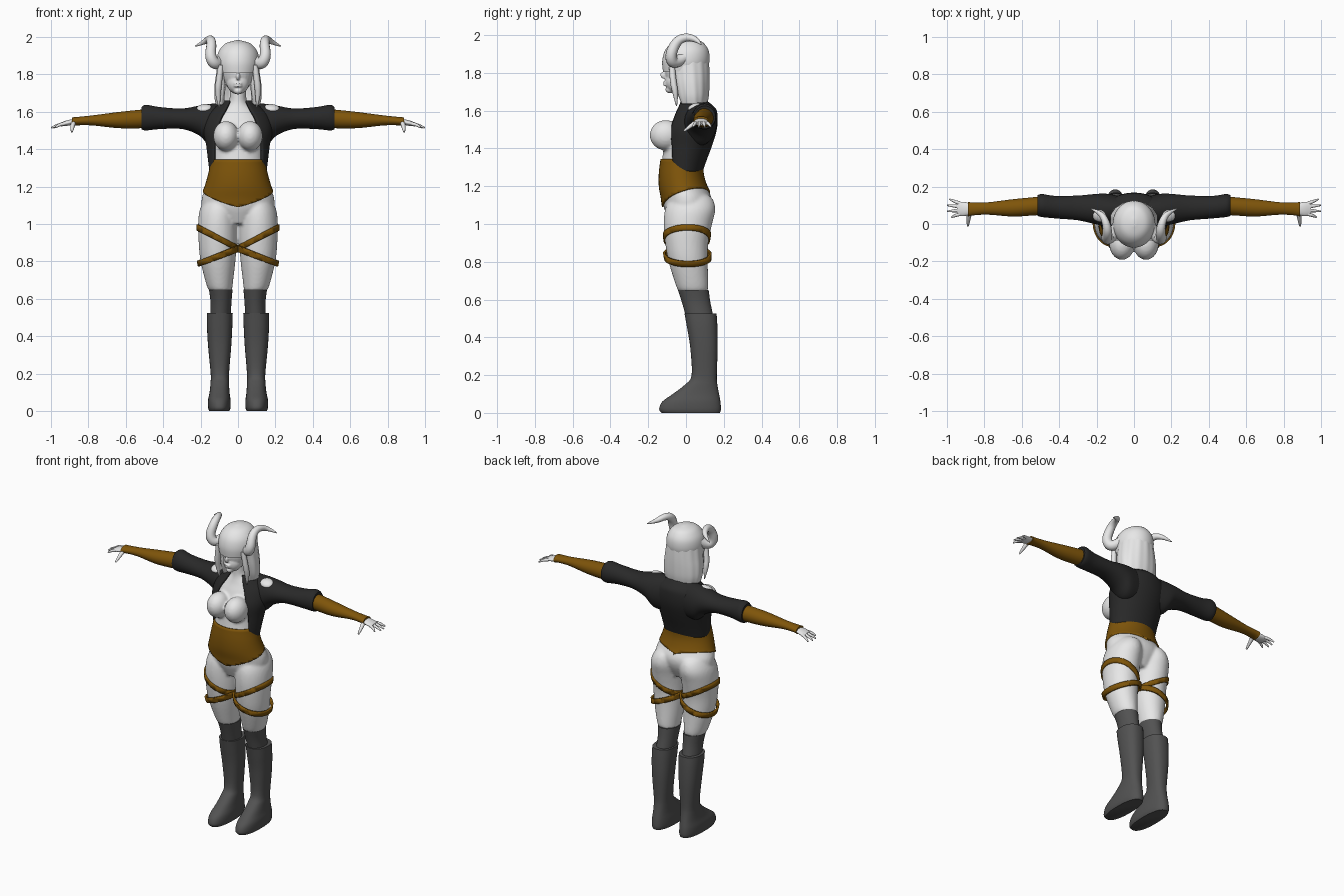
import bpy, bmesh
from math import sin, cos, asin, pi, copysign
from mathutils import Matrix, Vector, Euler

cube = bpy.data.objects.get("Cube")
if cube:
    bpy.data.objects.remove(cube)


def material(name, rgb):
    m = bpy.data.materials.new(name)
    m.use_nodes = True
    m.diffuse_color = (*rgb, 1)
    m.node_tree.nodes["Principled BSDF"].inputs["Base Color"].default_value = (*rgb, 1)
    return m


pale = material("pale grey", (0.8, 0.8, 0.8))
brown = material("golden brown", (0.21, 0.09, 0.003))
black = material("soft black", (0.022, 0.022, 0.022))
grey = material("dark grey", (0.085, 0.085, 0.085))


def refine(rings, k=4):
    """Smooth interpolation between the given cross-sections."""
    out = []
    for i in range(len(rings) - 1):
        a, b, c, d = (rings[max(0, min(len(rings) - 1, i + j))] for j in (-1, 0, 1, 2))
        for s in range(k):
            t = s / k
            out.append([q + t * ((r - p) / 2 + t * ((2 * p - 5 * q + 4 * r - s4) / 2
                        + t * (3 * q - p - 3 * r + s4) / 2))
                        for p, q, r, s4 in zip(a, b, c, d)])
    return out + [list(rings[-1])]


def loft(bm, rings, axis="z", n=40, power=1.0, grow=0, ridge=0):
    """Rings are (position, u0, u1, v0, v1, optional front gap half-width)."""
    rows = []
    is_open = len(rings[0]) > 5
    for r in refine(rings):
        t, u0, u1, v0, v1 = r[:5]
        cu, cv, ru, rv = (u0 + u1) / 2, (v0 + v1) / 2, (u1 - u0) / 2 + grow, (v1 - v0) / 2 + grow
        start = asin(min(0.98, r[5] / ru)) if is_open else 0
        row = []
        for i in range(n + 1 if is_open else n):
            a = start + (2 * pi - 2 * start) * i / n
            f = 1 + ridge * cos(n / 4 * a)
            u = cu + ru * f * copysign(abs(sin(a)) ** power, sin(a))
            v = cv - rv * f * copysign(abs(cos(a)) ** power, cos(a))
            row.append(bm.verts.new((u, v, t) if axis == "z" else (t, u, v)))
        rows.append(row)
    count = len(rows[0])
    for lo, hi in zip(rows, rows[1:]):
        for i in range(count - 1 if is_open else count):
            j = (i + 1) % count
            bm.faces.new((lo[i], lo[j], hi[j], hi[i]))
    if not is_open:
        bm.faces.new(rows[0])
        bm.faces.new(rows[-1])


def sym(z, w, y0, y1, *gap):
    return (z, -w, w, y0, y1, *gap)


def ball(bm, loc, size, rot=(0, 0, 0)):
    m = Matrix.LocRotScale(Vector(loc), Euler(rot), Vector(size))
    bmesh.ops.create_uvsphere(bm, u_segments=24, v_segments=16, radius=1, matrix=m)


def cut(bm, co, no, outer):
    bmesh.ops.bisect_plane(bm, geom=bm.verts[:] + bm.edges[:] + bm.faces[:], plane_co=co,
                           plane_no=no, clear_outer=outer, clear_inner=not outer)


def finish(bm, name, mat, mirror=False, shell=0, voxel=0):
    bmesh.ops.recalc_face_normals(bm, faces=bm.faces)
    me = bpy.data.meshes.new(name)
    bm.to_mesh(me)
    bm.free()
    me.materials.append(mat)
    me.shade_smooth()
    me.set_sharp_from_angle(angle=0.9)
    ob = bpy.data.objects.new(name, me)
    bpy.context.collection.objects.link(ob)
    if shell:
        m = ob.modifiers.new("Shell", "SOLIDIFY")
        m.thickness, m.offset = shell, -1
    if mirror:
        ob.modifiers.new("Mirror", "MIRROR").use_mirror_merge = False
    if voxel:
        m = ob.modifiers.new("Fuse", "REMESH")
        m.mode, m.voxel_size, m.use_smooth_shade = "VOXEL", voxel, True
        m = ob.modifiers.new("Soften", "SMOOTH")
        m.factor, m.iterations = 0.5, 3
    return ob


def tube(name, points, mat):
    """Tapered curve through (x, y, z, radius) points, turned to mesh and mirrored."""
    cu = bpy.data.curves.new(name, "CURVE")
    cu.dimensions, cu.bevel_depth, cu.bevel_resolution, cu.use_fill_caps = "3D", 1, 4, True
    sp = cu.splines.new("NURBS")
    sp.points.add(len(points) - 1)
    for p, (x, y, z, r) in zip(sp.points, points):
        p.co, p.radius = (x, y, z, 1), r
    sp.use_endpoint_u, sp.order_u, sp.resolution_u = True, 3, 8
    tmp = bpy.data.objects.new(name, cu)
    bpy.context.collection.objects.link(tmp)
    bpy.context.view_layer.update()
    bm = bmesh.new()
    bm.from_mesh(tmp.to_mesh())
    tmp.to_mesh_clear()
    bpy.data.objects.remove(tmp)
    finish(bm, name, mat, mirror=True)


# Body: torso, thighs and chest fused into one surface
torso = [sym(*r) for r in (
    (1.0, .10, -.08, .09), (1.08, .185, -.115, .13), (1.14, .193, -.125, .135),
    (1.2, .17, -.135, .105), (1.27, .15, -.135, .085), (1.35, .135, -.125, .09),
    (1.45, .14, -.11, .11), (1.55, .14, -.07, .125), (1.6, .11, -.045, .12),
    (1.65, .05, -.03, .09), (1.72, .045, -.03, .075))]
thigh = [(.645, .032, .155, -.04, .115), (.68, .028, .17, -.055, .118), (.8, .014, .2, -.092, .115),
         (.9, .006, .21, -.11, .118), (1.0, .004, .213, -.118, .138), (1.08, .004, .203, -.11, .155),
         (1.14, .02, .17, -.08, .135), (1.17, .05, .13, -.03, .08)]
bm = bmesh.new()
loft(bm, torso)
loft(bm, thigh)
loft(bm, [(z, -x1, -x0, y0, y1) for z, x0, x1, y0, y1 in thigh])
for s in (-1, 1):
    ball(bm, (s * .064, -.107, 1.47), (.068, .085, .08))
finish(bm, "body", pale, voxel=.009)

# Corset trimmed to a point at the front
bm = bmesh.new()
loft(bm, torso, grow=.009)
cut(bm, (0, 0, 1.345), (0, 0, 1), True)
for s in (-1, 1):
    cut(bm, (0, -.14, 1.085), (s * .27, -.33, 1), False)
finish(bm, "corset", brown, shell=.012)

# Crossed thigh straps
for name, slope in (("upper_thigh_straps", .5), ("lower_thigh_straps", -.4)):
    bm = bmesh.new()
    loft(bm, thigh, grow=.008)
    cut(bm, (0, 0, .888), (-slope, 0, 1), True)
    cut(bm, (0, 0, .855), (-slope, 0, 1), False)
    finish(bm, name, brown, mirror=True, shell=.012)

# Stockings and boots
bm = bmesh.new()
loft(bm, [(.49, .04, .15, .005, .15), (.58, .035, .147, -.02, .13), (.65, .029, .155, -.043, .12)])
finish(bm, "stockings", grey, mirror=True)
bm = bmesh.new()
loft(bm, [(0, .046, .154, -.13, .18), (.02, .04, .16, -.142, .185), (.06, .04, .16, -.125, .182),
          (.1, .045, .152, -.07, .175), (.15, .048, .147, -.005, .166), (.2, .048, .146, .03, .163),
          (.35, .036, .16, .022, .168), (.46, .03, .166, .004, .166), (.525, .028, .165, -.008, .162)],
     power=.85)
finish(bm, "boots", grey, mirror=True)

# Cropped open jacket with sleeves and bare shoulder patches
bm = bmesh.new()
loft(bm, [sym(*r) for r in (
    (1.275, .152, -.11, .088, .13), (1.34, .16, -.12, .11, .13), (1.42, .17, -.12, .14, .128),
    (1.5, .185, -.11, .163, .115), (1.57, .172, -.08, .167, .09), (1.615, .135, -.055, .155, .065),
    (1.66, .072, -.035, .1, .045))], n=48)
finish(bm, "jacket", black, shell=.012)
bm = bmesh.new()
loft(bm, [(.08, .0, .15, 1.42, 1.645), (.15, -.01, .162, 1.42, 1.642), (.21, .0, .16, 1.475, 1.632),
          (.3, .02, .152, 1.508, 1.617), (.42, .03, .15, 1.507, 1.625), (.49, .037, .16, 1.5, 1.637),
          (.515, .043, .155, 1.505, 1.625)], axis="x")
finish(bm, "sleeves", black, mirror=True)
bm = bmesh.new()
ball(bm, (.18, .045, 1.619), (.042, .036, .019), (.35, .1, 0))
finish(bm, "shoulder_patches", pale, mirror=True)

# Arm warmers and hands
bm = bmesh.new()
loft(bm, [(.47, .05, .15, 1.515, 1.615), (.55, .045, .142, 1.511, 1.608), (.65, .04, .132, 1.513, 1.597),
          (.78, .05, .116, 1.527, 1.58), (.86, .046, .115, 1.527, 1.572), (.888, .04, .118, 1.522, 1.57)],
     axis="x")
finish(bm, "arm_warmers", brown, mirror=True)
bm = bmesh.new()
loft(bm, [(.87, .052, .108, 1.535, 1.562), (.91, .042, .118, 1.525, 1.555), (.945, .046, .118, 1.522, 1.543)],
     axis="x")
finish(bm, "palms", pale, mirror=True)
for name, y, tip_x, tip_y in (("index", .053, .975, .036), ("middle", .073, .997, .068),
                              ("ring", .092, .998, .1), ("little", .11, .985, .132)):
    tube(name + "_fingers", [(.93, y, 1.535, .01), (.96, (y + tip_y) / 2, 1.532, .009),
                             (tip_x, tip_y, 1.514, .004)], pale)
tube("thumbs", [(.88, .055, 1.54, .013), (.885, .025, 1.52, .012), (.888, -.01, 1.492, .005)], pale)

# Head with nose, lips and chin
bm = bmesh.new()
ball(bm, (0, -.015, 1.82), (.085, .098, .12))
ball(bm, (0, -.055, 1.755), (.06, .056, .062))
ball(bm, (0, -.085, 1.712), (.024, .024, .02))
ball(bm, (0, -.116, 1.788), (.011, .021, .02), (-.35, 0, 0))
for z in (1.737, 1.75):
    ball(bm, (0, -.107, z), (.022, .015, .0065))
finish(bm, "head", pale, voxel=.005)

# Hair: long back and sides, blunt fringe over the eyes, front locks
bm = bmesh.new()
loft(bm, [sym(*r) for r in (
    (1.635, .118, -.05, .112, .09), (1.68, .127, -.065, .12, .085), (1.74, .126, -.08, .123, .082),
    (1.8, .118, -.09, .123, .085), (1.87, .108, -.1, .12, .085))], n=56, ridge=.012)
finish(bm, "long_hair", pale, shell=.03)
bm = bmesh.new()
loft(bm, [sym(*r) for r in (
    (1.807, .105, -.122, .11), (1.86, .114, -.126, .124), (1.91, .108, -.115, .122),
    (1.945, .088, -.092, .105), (1.968, .06, -.06, .078), (1.982, .01, -.01, .025))], n=48)
finish(bm, "fringe_and_crown", pale)
tube("front_locks", [(.09, -.075, 1.85, .015), (.103, -.07, 1.76, .018), (.108, -.055, 1.69, .016),
                     (.1, -.05, 1.625, .003)], pale)

# Curled horns
tube("horns", [(.085, -.01, 1.88, .03), (.115, -.065, 1.845, .033), (.15, -.085, 1.89, .03),
               (.14, -.05, 1.97, .026), (.148, .005, 1.992, .021), (.175, .06, 1.975, .015),
               (.228, .08, 1.95, .003)], pale)
